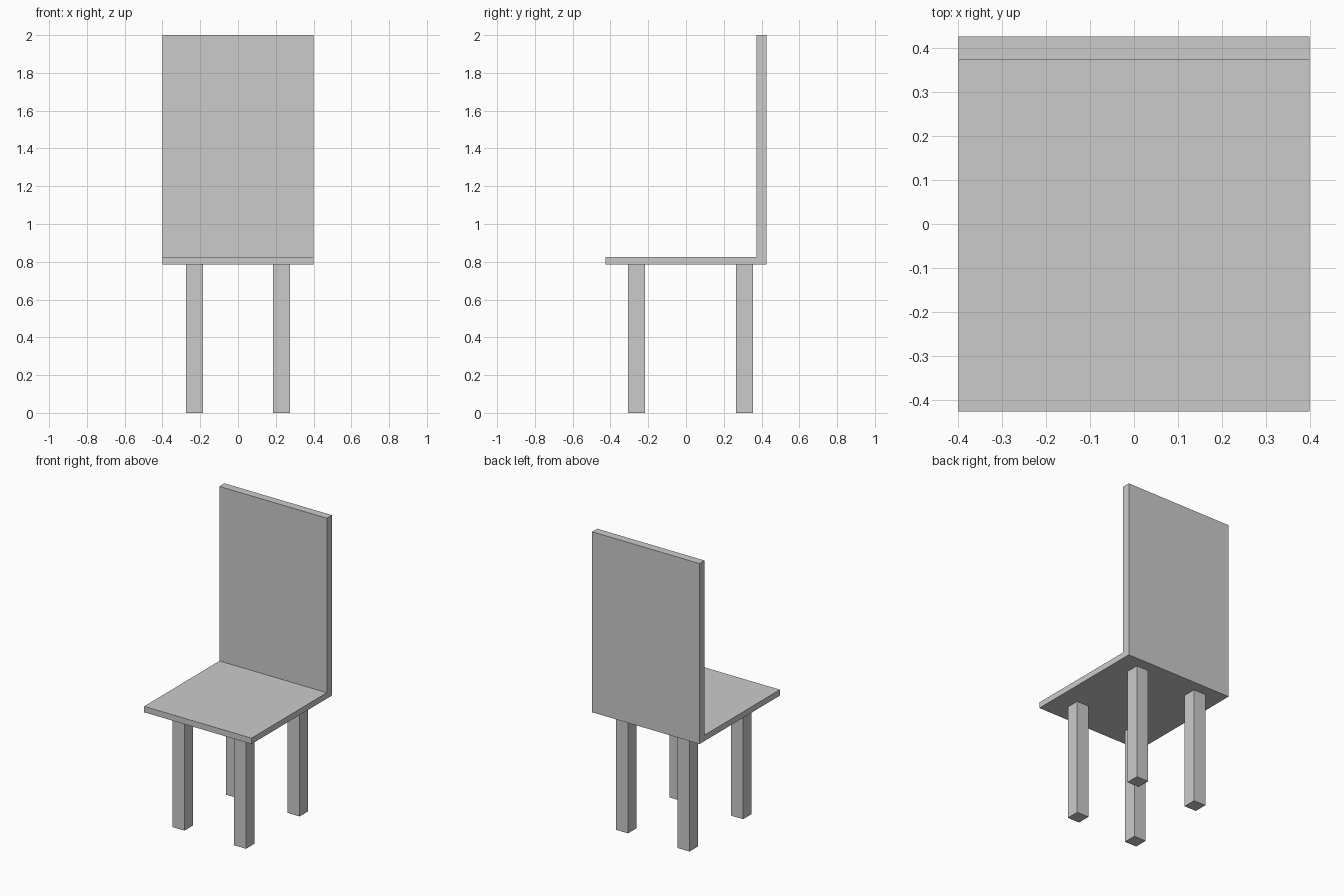
import bpy, bmesh

if "Cube" in bpy.data.objects:
    bpy.data.objects.remove(bpy.data.objects["Cube"])

HALF_W = 0.4
SEAT_BOTTOM, SEAT_TOP = 0.785, 0.825
LEG = 0.09


def new_object(name, bm):
    bmesh.ops.recalc_face_normals(bm, faces=bm.faces)
    mesh = bpy.data.meshes.new(name)
    bm.to_mesh(mesh)
    bm.free()
    obj = bpy.data.objects.new(name, mesh)
    bpy.context.collection.objects.link(obj)
    return obj


def box(name, center, size):
    bm = bmesh.new()
    bmesh.ops.create_cube(bm, size=1)
    bmesh.ops.scale(bm, vec=size, verts=bm.verts)
    bmesh.ops.translate(bm, vec=center, verts=bm.verts)
    return new_object(name, bm)


# Seat and backrest: one L-shaped side profile extruded across the width
profile = [(-0.427, SEAT_BOTTOM), (0.427, SEAT_BOTTOM), (0.427, 2.0),
           (0.373, 2.0), (0.373, SEAT_TOP), (-0.427, SEAT_TOP)]
bm = bmesh.new()
side = bm.faces.new([bm.verts.new((-HALF_W, y, z)) for y, z in profile])
ext = bmesh.ops.extrude_face_region(bm, geom=[side], use_keep_orig=True)
moved = [g for g in ext["geom"] if isinstance(g, bmesh.types.BMVert)]
bmesh.ops.translate(bm, vec=(2 * HALF_W, 0, 0), verts=moved)
new_object("seat_and_backrest", bm)

# Four square legs, set slightly further back than the seat centre
for row, y in (("front", -0.261), ("back", 0.309)):
    for hand, x in (("left", -0.229), ("right", 0.229)):
        box(f"{row}_{hand}_leg", (x, y, SEAT_BOTTOM / 2), (LEG, LEG, SEAT_BOTTOM))
